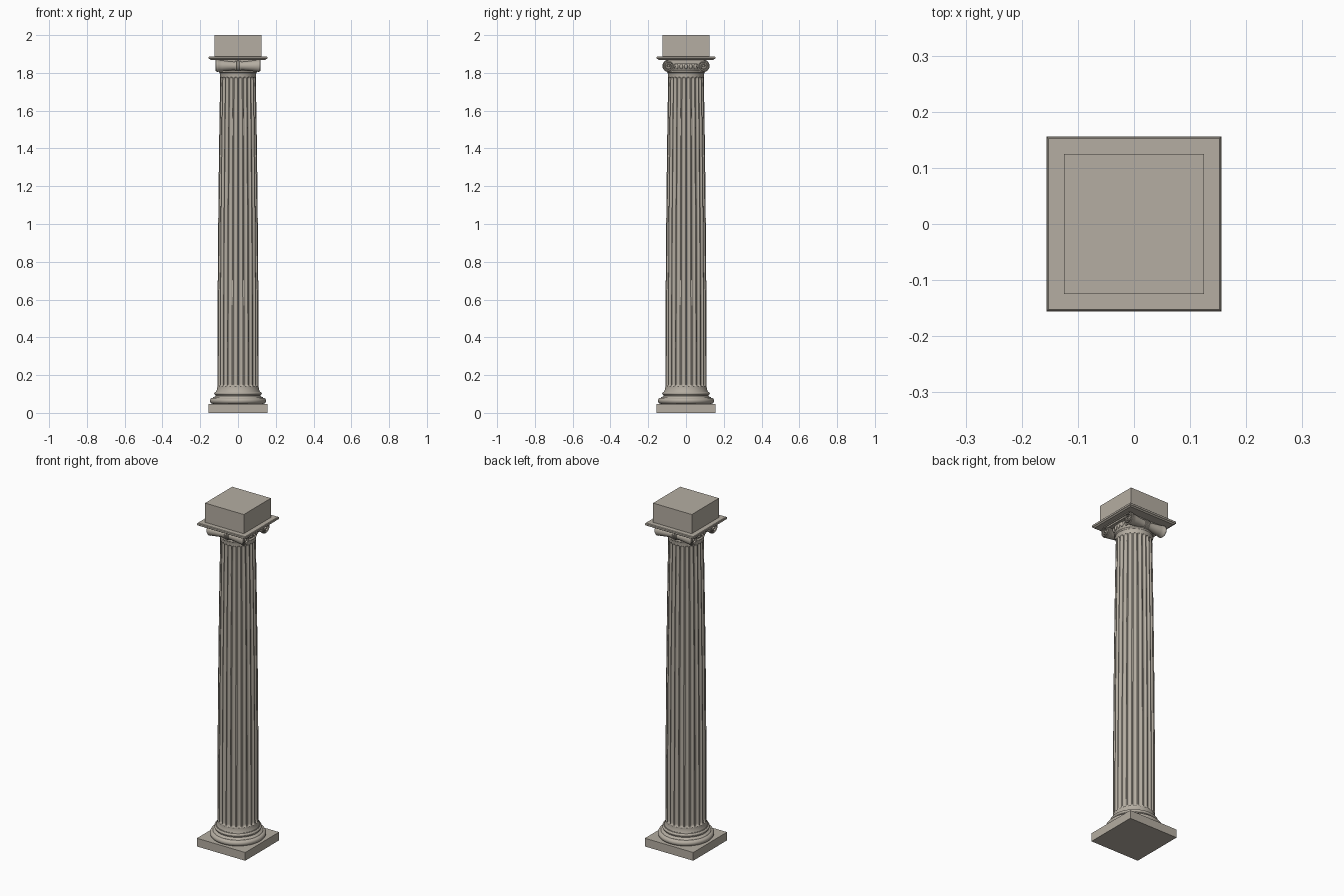
import bpy, bmesh, math
from mathutils import Matrix, Vector

if "Cube" in bpy.data.objects:
    bpy.data.objects.remove(bpy.data.objects["Cube"])

stone = bpy.data.materials.new("warm grey stone")
stone.diffuse_color = (0.46, 0.42, 0.36, 1)
stone.use_nodes = True
stone.node_tree.nodes["Principled BSDF"].inputs["Base Color"].default_value = stone.diffuse_color


def finish(name, bm, smooth=True):
    bmesh.ops.recalc_face_normals(bm, faces=bm.faces[:])
    me = bpy.data.meshes.new(name)
    bm.to_mesh(me)
    bm.free()
    me.materials.append(stone)
    ob = bpy.data.objects.new(name, me)
    bpy.context.collection.objects.link(ob)
    if smooth:
        bpy.ops.object.select_all(action='DESELECT')
        ob.select_set(True)
        bpy.context.view_layer.objects.active = ob
        bpy.ops.object.shade_smooth_by_angle(angle=math.radians(35))
    return ob


def skin(bm, rings):
    """Join closed rings of points and cap both ends."""
    vs = [[bm.verts.new(p) for p in r] for r in rings]
    n = len(vs[0])
    for a, b in zip(vs, vs[1:]):
        for i in range(n):
            j = (i + 1) % n
            bm.faces.new((a[i], a[j], b[j], b[i]))
    bm.faces.new(vs[0])
    bm.faces.new(vs[-1])


def lathe(name, prof, seg=64, mat=Matrix()):
    bm = bmesh.new()
    skin(bm, [[mat @ Vector((r * math.cos(2 * math.pi * i / seg),
                             r * math.sin(2 * math.pi * i / seg), z))
               for i in range(seg)] for r, z in prof])
    return finish(name, bm)


def box(name, hx, hy, z0, z1):
    bm = bmesh.new()
    bmesh.ops.create_cube(bm, size=1, matrix=Matrix.Translation((0, 0, (z0 + z1) / 2))
                          @ Matrix.Diagonal((2 * hx, 2 * hy, z1 - z0, 1)))
    return finish(name, bm, False)


def bulge(r, z0, z1, n=8):
    """Half-round moulding profile from z0 to z1 with outer radius r."""
    h = (z1 - z0) / 2
    return [(r - h + h * math.sin(math.pi * i / n), z0 + h - h * math.cos(math.pi * i / n))
            for i in range(n + 1)]


# Square plinth and round moulded base
box("plinth", 0.156, 0.156, 0, 0.048)
lathe("base_mouldings", bulge(0.149, 0.048, 0.080) + [(0.131, 0.083), (0.123, 0.086),
      (0.119, 0.090), (0.120, 0.094)] + bulge(0.126, 0.095, 0.111) + [(0.117, 0.114)])

# Fluted shaft with a slight swelling and flared ends
FLUTES, STEPS = 24, 10


def shaft_radius(z):
    t = (z - 0.11) / 1.69
    r = 0.1095 - 0.003 * t - 0.0125 * t ** 2.2
    r += 0.007 * max(0, 1 - (z - 0.11) / 0.03) ** 2
    return r + 0.005 * max(0, 1 - (1.805 - z) / 0.025) ** 2


levels = [0.11, 0.118, 0.128, 0.138, 0.140, 0.142, 0.145, 0.15, 0.155]
levels += [0.155 + 1.61 * i / 16 for i in range(1, 17)]
levels += [1.770, 1.774, 1.777, 1.779, 1.785, 1.795, 1.805]
rings = []
for z in levels:
    end = max(0, (0.152 - z) / 0.012, (z - 1.767) / 0.012)
    ring = []
    for i in range(FLUTES * STEPS):
        u = ((i % STEPS) / STEPS * 2 - 1) / 0.8
        r = shaft_radius(z) - 0.0085 * math.sqrt(max(0, 1 - u * u - end * end))
        a = 2 * math.pi * (i / STEPS) / FLUTES
        ring.append((r * math.cos(a), r * math.sin(a), z))
    rings.append(ring)
bm = bmesh.new()
skin(bm, rings)
finish("fluted_shaft", bm)

# Necking bead and rounded cushion under the scrolls
lathe("necking_and_cushion", bulge(0.101, 1.800, 1.811, 6) +
      [(0.096, 1.812), (0.101, 1.820), (0.106, 1.830), (0.108, 1.840), (0.106, 1.848), (0.098, 1.850)])

# Egg ornaments on both scroll faces
bm = bmesh.new()
for side in (0, math.pi):
    for k in range(-2, 3):
        a = side + k * 0.24
        bmesh.ops.create_uvsphere(bm, u_segments=12, v_segments=8, radius=1,
            matrix=Matrix.Translation((0.105 * math.cos(a), 0.105 * math.sin(a), 1.834))
            @ Matrix.Rotation(a, 4, 'Z') @ Matrix.Diagonal((0.008, 0.009, 0.014, 1)))
finish("egg_ornaments", bm)

# Channel block joining the scrolls, and its raised borders
box("scroll_channel", 0.112, 0.095, 1.849, 1.869)
box("channel_upper_border", 0.118, 0.095, 1.864, 1.870)
box("channel_lower_border", 0.118, 0.070, 1.848, 1.852)

# Scroll rolls, pinched at the middle with a belt, plus spiral ridges
VY, VZ = 0.092, 1.837
half = [(0.029, 0.112), (0.033, 0.112), (0.033, 0.106), (0.031, 0.103), (0.029, 0.085),
        (0.025, 0.055), (0.022, 0.025), (0.022, 0.017), (0.026, 0.015), (0.026, 0.008),
        (0.023, 0.006), (0.028, 0.004)]
roll = [(r, -z) for r, z in half] + [(r, z) for r, z in reversed(half)]
for sy, side in ((-1, "front"), (1, "back")):
    lathe("scroll_roll_" + side, roll, 32,
          Matrix.Translation((0, sy * VY, VZ)) @ Matrix.Rotation(math.pi / 2, 4, 'Y'))
    for sx, end in ((-1, "left"), (1, "right")):
        bm = bmesh.new()
        rings = []
        N = 80
        for i in range(N + 1):
            t = i / N
            a = math.pi / 2 - t * 2.4 * 2 * math.pi
            rad = 0.031 * (1 - t) + 0.007 * t
            w = 0.0032 * (1 - t) + 0.0018 * t
            ring = []
            for k in range(8):
                b = 2 * math.pi * k / 8
                rr = rad + w * math.cos(b)
                ring.append((sx * (0.113 + 0.006 * math.sin(b)),
                             sy * (VY - rr * math.cos(a + math.pi)), VZ + rr * math.sin(a)))
            rings.append(ring)
        skin(bm, rings)
        bmesh.ops.create_uvsphere(bm, u_segments=12, v_segments=8, radius=0.0065,
                                  matrix=Matrix.Translation((sx * 0.113, sy * VY, VZ)))
        finish("scroll_spiral_%s_%s" % (side, end), bm)

# Abacus slab with a bevelled edge, and the top block
bm = bmesh.new()
skin(bm, [[(s * x, s * y, z) for x, y in ((1, 1), (-1, 1), (-1, -1), (1, -1))]
          for s, z in ((0.146, 1.869), (0.150, 1.873), (0.155, 1.875), (0.155, 1.885), (0.152, 1.888))])
finish("abacus", bm, False)
box("top_block", 0.125, 0.125, 1.887, 2.0)
